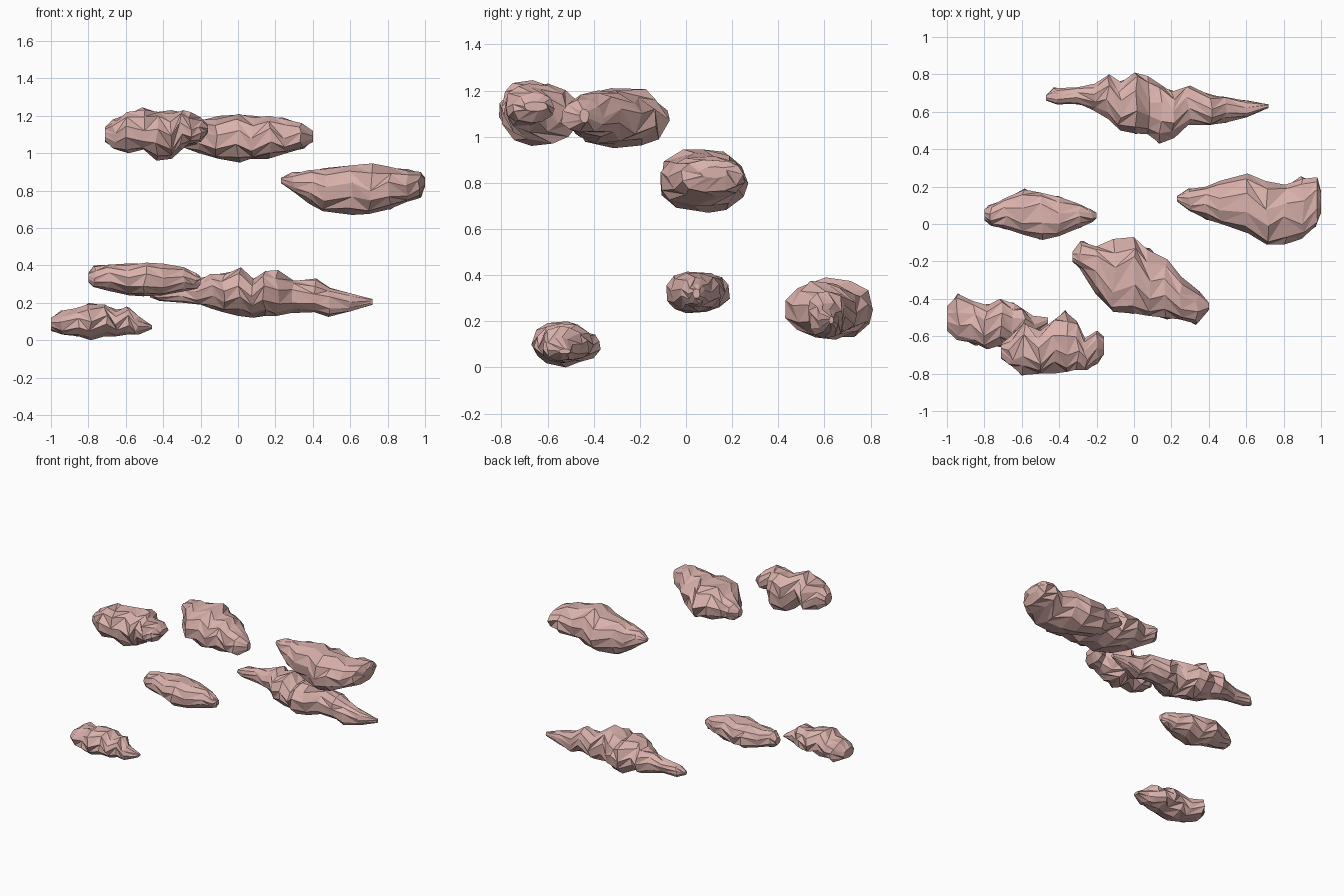
import bpy, bmesh, math, random

stone = bpy.data.materials.new("pink_stone")
stone.diffuse_color = (0.70, 0.44, 0.41, 1)


def fit(values, lo, hi):
    """Stretch values so that they span exactly lo..hi."""
    a, b = min(values), max(values)
    return [lo + (v - a) / (b - a) * (hi - lo) for v in values]


def rock(name, seed, stations, sides=11, rough=0.07):
    """Loft a craggy stone through stations of (x, y min, y max, z min, z max)."""
    rng = random.Random(seed)
    bm = bmesh.new()
    rings = []
    for i, (x, y0, y1, z0, z1) in enumerate(stations):
        end = i in (0, len(stations) - 1)
        ys, zs = [], []
        for k in range(sides):
            a = 2 * math.pi * (k + 0.5 * (i % 2) + rng.uniform(-0.2, 0.2)) / sides
            r = 1 + rng.uniform(-rough, rough)
            c, s = math.cos(a), math.sin(a)
            ys.append(r * math.copysign(abs(c) ** 0.9, c))
            zs.append(r * math.copysign(abs(s) ** 0.9, s))
        ys, zs = fit(ys, y0, y1), fit(zs, z0, z1)
        step = 0 if end else 0.012
        rings.append([bm.verts.new((x + rng.uniform(-step, step), y, z))
                      for y, z in zip(ys, zs)])
    for i, (p, q) in enumerate(zip(rings, rings[1:])):
        for k in range(sides):
            n = (k + 1) % sides
            if i % 2:
                bm.faces.new((p[k], p[n], q[k]))
                bm.faces.new((p[n], q[n], q[k]))
            else:
                bm.faces.new((p[k], p[n], q[n]))
                bm.faces.new((p[k], q[n], q[k]))
    bm.faces.new(rings[0])
    bm.faces.new(rings[-1])
    bmesh.ops.recalc_face_normals(bm, faces=bm.faces)
    mesh = bpy.data.meshes.new(name)
    bm.to_mesh(mesh)
    bm.free()
    mesh.materials.append(stone)
    obj = bpy.data.objects.new(name, mesh)
    bpy.context.collection.objects.link(obj)


# Lowest small stone, front left
rock("low_left_rock", 1, [
    (-1.00, -0.57, -0.44, 0.05, 0.12), (-0.94, -0.62, -0.37, 0.03, 0.16),
    (-0.86, -0.65, -0.41, 0.02, 0.17), (-0.79, -0.67, -0.43, 0.00, 0.20),
    (-0.71, -0.66, -0.40, 0.02, 0.19), (-0.65, -0.64, -0.42, 0.02, 0.165),
    (-0.59, -0.62, -0.45, 0.03, 0.18), (-0.54, -0.60, -0.49, 0.03, 0.13),
    (-0.46, -0.55, -0.50, 0.06, 0.08)])

# Smooth spindle stone above it
rock("spindle_rock", 2, [
    (-0.80, 0.02, 0.08, 0.31, 0.36), (-0.77, -0.01, 0.10, 0.285, 0.40),
    (-0.69, -0.03, 0.14, 0.265, 0.405), (-0.59, -0.06, 0.19, 0.24, 0.41),
    (-0.50, -0.085, 0.17, 0.235, 0.415), (-0.40, -0.065, 0.15, 0.24, 0.41),
    (-0.29, -0.02, 0.11, 0.26, 0.39), (-0.23, 0.01, 0.08, 0.275, 0.36),
    (-0.20, 0.03, 0.06, 0.30, 0.34)], rough=0.04)

# Long jagged stone at the back
rock("long_back_rock", 3, [
    (-0.47, 0.66, 0.69, 0.23, 0.26), (-0.42, 0.64, 0.73, 0.21, 0.29),
    (-0.30, 0.64, 0.73, 0.20, 0.31), (-0.21, 0.61, 0.75, 0.19, 0.33),
    (-0.14, 0.56, 0.80, 0.17, 0.355), (-0.08, 0.50, 0.76, 0.15, 0.36),
    (0.01, 0.48, 0.81, 0.13, 0.39), (0.08, 0.48, 0.79, 0.12, 0.33),
    (0.14, 0.43, 0.74, 0.13, 0.37), (0.21, 0.46, 0.71, 0.13, 0.375),
    (0.29, 0.53, 0.74, 0.145, 0.32), (0.41, 0.53, 0.69, 0.15, 0.33),
    (0.49, 0.54, 0.68, 0.125, 0.28), (0.60, 0.57, 0.66, 0.155, 0.25),
    (0.72, 0.62, 0.64, 0.19, 0.22)])

# Large stone on the right
rock("right_rock", 4, [
    (0.23, 0.12, 0.15, 0.84, 0.87), (0.30, 0.07, 0.19, 0.79, 0.90),
    (0.39, 0.02, 0.20, 0.73, 0.91), (0.46, 0.00, 0.23, 0.69, 0.92),
    (0.60, -0.05, 0.27, 0.67, 0.935), (0.71, -0.11, 0.23, 0.675, 0.945),
    (0.81, -0.11, 0.21, 0.70, 0.93), (0.90, -0.08, 0.255, 0.74, 0.915),
    (0.97, -0.02, 0.25, 0.76, 0.90), (1.00, 0.06, 0.18, 0.82, 0.87)], rough=0.05)

# High stone, front left
rock("high_left_rock", 5, [
    (-0.71, -0.72, -0.64, 1.06, 1.14), (-0.66, -0.76, -0.60, 1.02, 1.18),
    (-0.59, -0.81, -0.53, 1.00, 1.22), (-0.51, -0.80, -0.57, 1.02, 1.245),
    (-0.43, -0.80, -0.51, 0.96, 1.22), (-0.36, -0.79, -0.46, 0.97, 1.23),
    (-0.30, -0.78, -0.52, 1.02, 1.23), (-0.26, -0.78, -0.61, 1.05, 1.22),
    (-0.20, -0.75, -0.57, 1.06, 1.19), (-0.16, -0.70, -0.60, 1.11, 1.15)])

# High stone lying diagonally near the middle
rock("high_middle_rock", 6, [
    (-0.33, -0.20, -0.15, 1.06, 1.12), (-0.28, -0.24, -0.09, 1.03, 1.15),
    (-0.20, -0.37, -0.12, 1.00, 1.18), (-0.11, -0.47, -0.08, 0.97, 1.20),
    (0.00, -0.48, -0.07, 0.95, 1.21), (0.08, -0.49, -0.13, 0.97, 1.20),
    (0.17, -0.51, -0.19, 0.97, 1.20), (0.25, -0.51, -0.28, 1.00, 1.19),
    (0.34, -0.54, -0.36, 1.02, 1.16), (0.40, -0.46, -0.42, 1.06, 1.12)])
